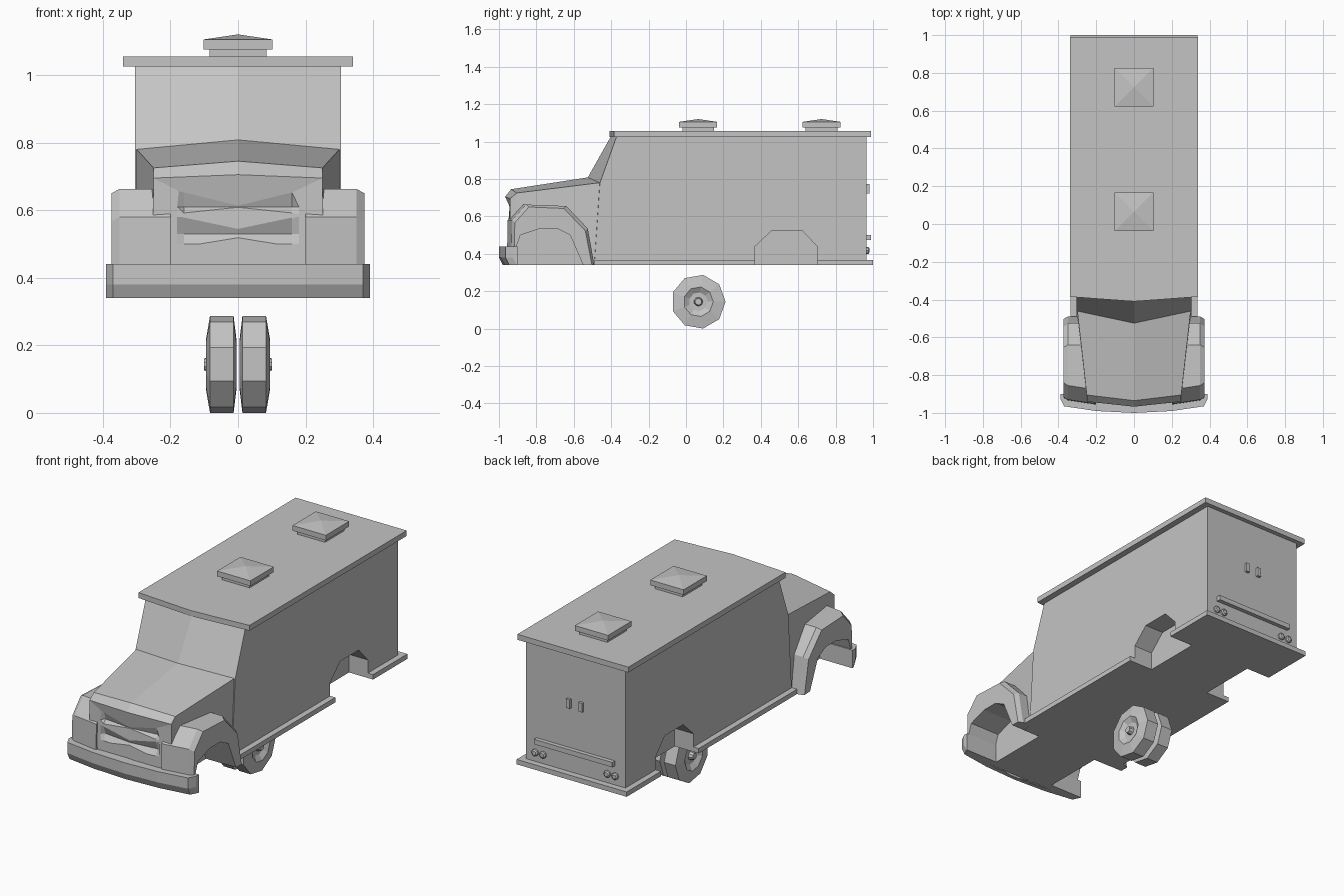
import bpy, bmesh
from math import sin, cos, tau

cube = bpy.data.objects.get("Cube")
if cube:
    bpy.data.objects.remove(cube, do_unlink=True)

GREY = (0.55, 0.55, 0.55, 1)
grey = bpy.data.materials.new("plain_grey")
grey.use_nodes = True
grey.diffuse_color = GREY
grey.node_tree.nodes["Principled BSDF"].inputs["Base Color"].default_value = GREY


def loft(bm, sections):
    """Skin a row of closed loops and cap both ends."""
    loops = [[bm.verts.new(p) for p in s] for s in sections]
    n = len(loops[0])
    for a, b in zip(loops, loops[1:]):
        for i in range(n):
            j = (i + 1) % n
            bm.faces.new((a[i], a[j], b[j], b[i]))
    bm.faces.new(loops[0])
    bm.faces.new(loops[-1])


def finish(name, *lofts):
    bm = bmesh.new()
    for sections in lofts:
        loft(bm, sections)
    bmesh.ops.recalc_face_normals(bm, faces=bm.faces)
    mesh = bpy.data.meshes.new(name)
    bm.to_mesh(mesh)
    bm.free()
    mesh.materials.append(grey)
    obj = bpy.data.objects.new(name, mesh)
    bpy.context.collection.objects.link(obj)
    return obj


def across(x, profile):
    """A side profile of (y, z) points placed at x."""
    return [(x, y, z) for y, z in profile]


def slab(hx, y0, y1, z, cx=0):
    return [(cx - hx, y0, z), (cx + hx, y0, z), (cx + hx, y1, z), (cx - hx, y1, z)]


def box(hx, y0, y1, z0, z1, cx=0):
    return [slab(hx, y0, y1, z0, cx), slab(hx, y0, y1, z1, cx)]


def cut(obj, cutter):
    mod = obj.modifiers.new("cut", "BOOLEAN")
    mod.operation = "DIFFERENCE"
    mod.solver = "EXACT"
    mod.object = cutter
    bpy.context.view_layer.objects.active = obj
    bpy.ops.object.modifier_apply(modifier=mod.name)


# Wheel well cutters
front_arch = [(-0.91, 0.2), (-0.91, 0.43), (-0.885, 0.5), (-0.78, 0.535),
              (-0.69, 0.535), (-0.62, 0.5), (-0.55, 0.34), (-0.55, 0.2)]
rear_arch = [(0.37, 0.2), (0.37, 0.44), (0.46, 0.525), (0.62, 0.525),
             (0.7, 0.44), (0.7, 0.2)]
wells = finish("wheel_well_cutter", *[
    [across(s * 0.19, arch), across(s * 0.5, arch)]
    for s in (-1, 1) for arch in (front_arch, rear_arch)])
wells.hide_render = True


# Cabin with bowed windscreen
def cabin_section(x, bow):
    return across(x, [(0.965, 0.34), (0.965, 1.03), (-0.37 - 0.03 * bow, 1.03),
                      (-0.46 - 0.065 * bow, 0.78 + 0.028 * bow), (-0.49, 0.34)])


cabin = finish("cabin", [cabin_section(-0.305, 0), cabin_section(0, 1),
                         cabin_section(0.305, 0)])


# Hood and nose
def hood_section(hw, ye, ze, yc, zc):
    return [(-hw - 0.005, ye, 0.34), (-hw, ye, ze), (0, yc, zc),
            (hw, ye, ze), (hw + 0.005, ye, 0.34), (0, yc, 0.34)]


hood = finish("hood", [hood_section(0.3, -0.46, 0.78, -0.525, 0.808),
                       hood_section(0.25, -0.905, 0.725, -0.935, 0.745),
                       hood_section(0.25, -0.94, 0.695, -0.967, 0.705)])


# Grille grooves
def groove(top, mid, low):
    sections = []
    for x, depth in ((-0.18, 0.001), (-0.16, 0.022), (0, 0.022), (0.16, 0.022), (0.18, 0.001)):
        y = -0.967 + 0.108 * abs(x)
        sections.append(across(x, [(-1.1, top), (y, top), (y + depth, mid),
                                   (y, low), (-1.1, low)]))
    return sections


grooves = finish("grille_cutter", groove(0.67, 0.61, 0.59), groove(0.58, 0.53, 0.5))
grooves.hide_render = True
cut(hood, grooves)

# Front fenders with a chamfered outer lip
crown = [(-0.49, 0.34), (-0.525, 0.535), (-0.64, 0.655), (-0.86, 0.663),
         (-0.935, 0.58), (-0.94, 0.35)]


def fender_section(x, sweep, inset):
    pts = []
    for y, z in crown:
        y = y + sweep if y < -0.8 else y - inset
        pts.append((x, y, z - inset * (z > 0.4)))
    return pts


fenders = [finish(side + "_front_fender", [
    fender_section(s * 0.2, -0.018, 0), fender_section(s * 0.35, 0.005, 0),
    fender_section(s * 0.374, 0.02, 0.013)])
    for side, s in (("right", -1), ("left", 1))]

# Sill board around the body
sill = finish("sill", box(0.337, -0.49, 1.0, 0.34, 0.367))

for part in [cabin, hood, sill] + fenders:
    cut(part, wells)
for helper in (wells, grooves):
    bpy.data.objects.remove(helper, do_unlink=True)


# Bowed front bumper
def bumper_section(x, y):
    return across(x, [(y, 0.44), (y, 0.38), (y + 0.02, 0.34), (-0.9, 0.34), (-0.9, 0.44)])


finish("front_bumper", [bumper_section(x, y) for x, y in (
    (-0.39, -0.925), (-0.37, -0.965), (-0.2, -0.99), (0, -1),
    (0.2, -0.99), (0.37, -0.965), (0.39, -0.925))])

# Overhanging roof
finish("roof", [across(x, [(y, 1.025), (y, 1.055), (0.99, 1.055), (0.99, 1.025)])
                for x, y in ((-0.34, -0.385), (0, -0.41), (0.34, -0.385))])

# Roof vents with shallow pyramid caps
for name, y in (("front", 0.065), ("rear", 0.725)):
    finish(name + "_roof_vent", box(0.085, y - 0.085, y + 0.085, 1.05, 1.078),
           [slab(0.102, y - 0.102, y + 0.102, 1.076),
            slab(0.102, y - 0.102, y + 0.102, 1.105),
            slab(0.001, y - 0.001, y + 0.001, 1.12)])

# Paired wheels: tyre, dished rim and hub
wheel_rings = ((0.004, 0.07), (0.013, 0.1455), (0.083, 0.1455), (0.094, 0.08),
               (0.076, 0.05), (0.076, 0.024), (0.1, 0.018))
for side, s in (("right", -1), ("left", 1)):
    finish(side + "_wheel", [
        [(s * x, 0.066 + r * cos(tau * i / 9), 0.1435 + r * sin(tau * i / 9))
         for i in range(9)] for x, r in wheel_rings])

# Rear door handles, step bar and round tail lights
for side, s in (("right", -1), ("left", 1)):
    finish(side + "_door_handle", box(0.011, 0.96, 0.98, 0.722, 0.772, s * 0.038))
    for place, x in (("outer", 0.245), ("inner", 0.197)):
        finish(f"{side}_{place}_tail_light", [
            [(s * x + r * cos(tau * i / 8), y, 0.418 + r * sin(tau * i / 8))
             for i in range(8)] for y, r in ((0.96, 0.019), (0.975, 0.019), (0.98, 0.012))])
finish("rear_step_bar", box(0.24, 0.96, 0.988, 0.473, 0.5))
